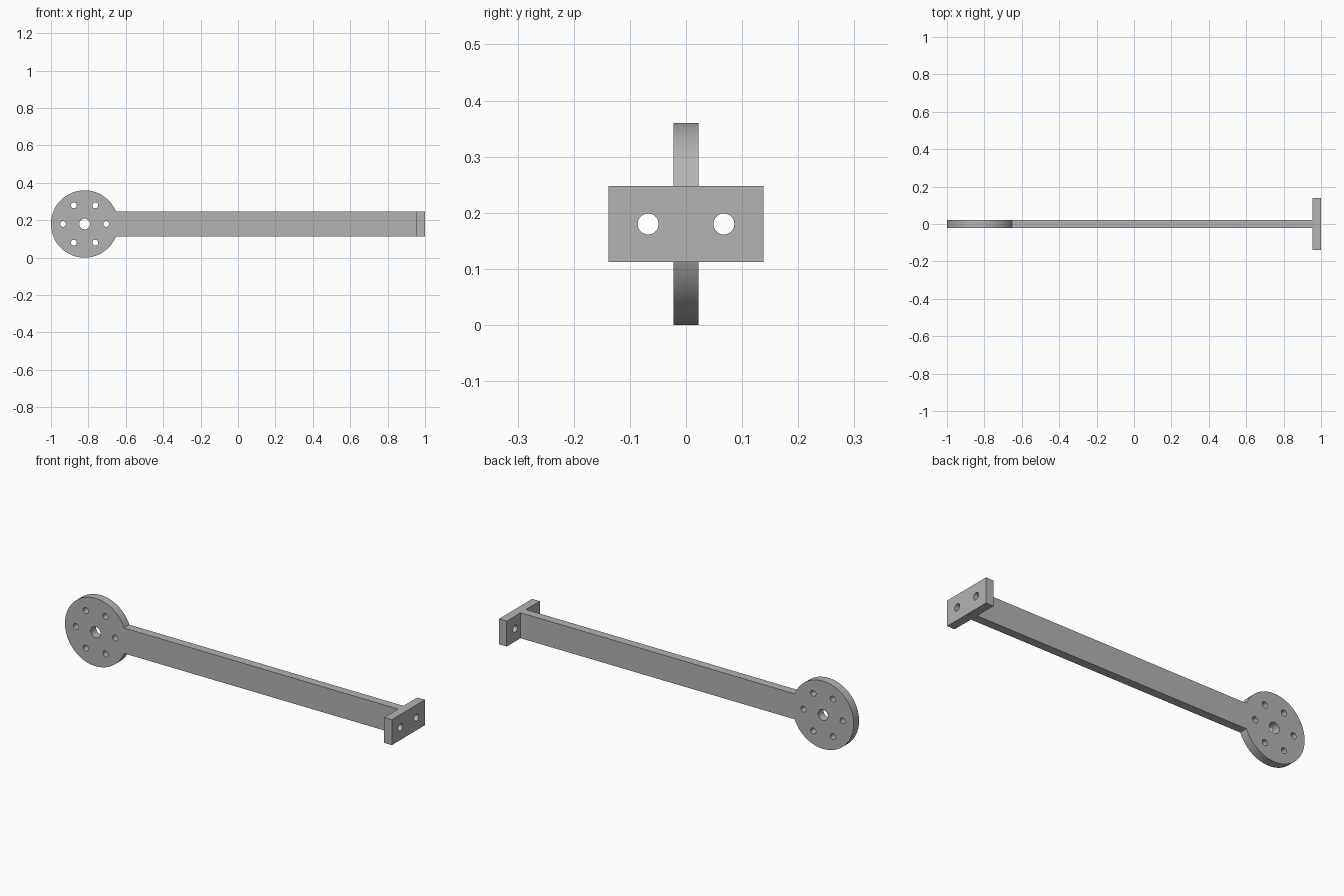
import bpy, math
from math import cos, sin, pi

cube = bpy.data.objects.get("Cube")
if cube:
    bpy.data.objects.remove(cube, do_unlink=True)

HUB_X, MID_Z, HUB_R = -0.82, 0.18, 0.18
THICK, BAR_H, PLATE_W = 0.045, 0.135, 0.277
PLATE_X = 1 - THICK

grey = bpy.data.materials.new("plain grey")
grey.use_nodes = True
colour = (0.45, 0.45, 0.45, 1)
grey.diffuse_color = colour
grey.node_tree.nodes["Principled BSDF"].inputs["Base Color"].default_value = colour


def box(name, size, loc):
    bpy.ops.mesh.primitive_cube_add(size=1, location=loc)
    ob = bpy.context.object
    ob.name = name
    ob.scale = size
    bpy.ops.object.transform_apply(location=False, rotation=False, scale=True)
    ob.data.materials.append(grey)
    return ob


def cylinder(name, radius, depth, loc, axis, sides=48):
    rot = (pi / 2, 0, 0) if axis == "y" else (0, pi / 2, 0)
    bpy.ops.mesh.primitive_cylinder_add(vertices=sides, radius=radius, depth=depth,
                                        location=loc, rotation=rot)
    ob = bpy.context.object
    ob.name = name
    ob.data.materials.append(grey)
    return ob


def combine(target, other, operation):
    mod = target.modifiers.new(operation.lower(), "BOOLEAN")
    mod.operation, mod.solver, mod.object = operation, "EXACT", other
    bpy.context.view_layer.objects.active = target
    bpy.ops.object.modifier_apply(modifier=mod.name)
    bpy.data.objects.remove(other, do_unlink=True)


def drill(target, radius, loc, axis):
    combine(target, cylinder("drill", radius, 0.2, loc, axis, 32), "DIFFERENCE")


# Round hub joined to the long flat bar
arm = cylinder("hub_and_bar", HUB_R, THICK, (HUB_X, 0, MID_Z), "y", 96)
start = HUB_X + 0.1
bar = box("bar", (PLATE_X - start, THICK, BAR_H), ((PLATE_X + start) / 2, 0, MID_Z))
combine(arm, bar, "UNION")

# Centre hole and ring of six bolt holes
drill(arm, 0.029, (HUB_X, 0, MID_Z), "y")
for i in range(6):
    a = i * pi / 3
    drill(arm, 0.0155, (HUB_X + 0.115 * cos(a), 0, MID_Z + 0.115 * sin(a)), "y")

# Cross plate at the far end with two bolt holes
plate = box("mounting_plate", (THICK, PLATE_W, BAR_H), (PLATE_X + THICK / 2, 0, MID_Z))
for side in (-1, 1):
    drill(plate, 0.0187, (PLATE_X + THICK / 2, side * 0.0675, MID_Z), "x")

# Smooth round walls, crisp edges
for ob in (arm, plate):
    bpy.ops.object.select_all(action="DESELECT")
    ob.select_set(True)
    bpy.context.view_layer.objects.active = ob
    bpy.ops.object.shade_smooth_by_angle(angle=math.radians(30))
